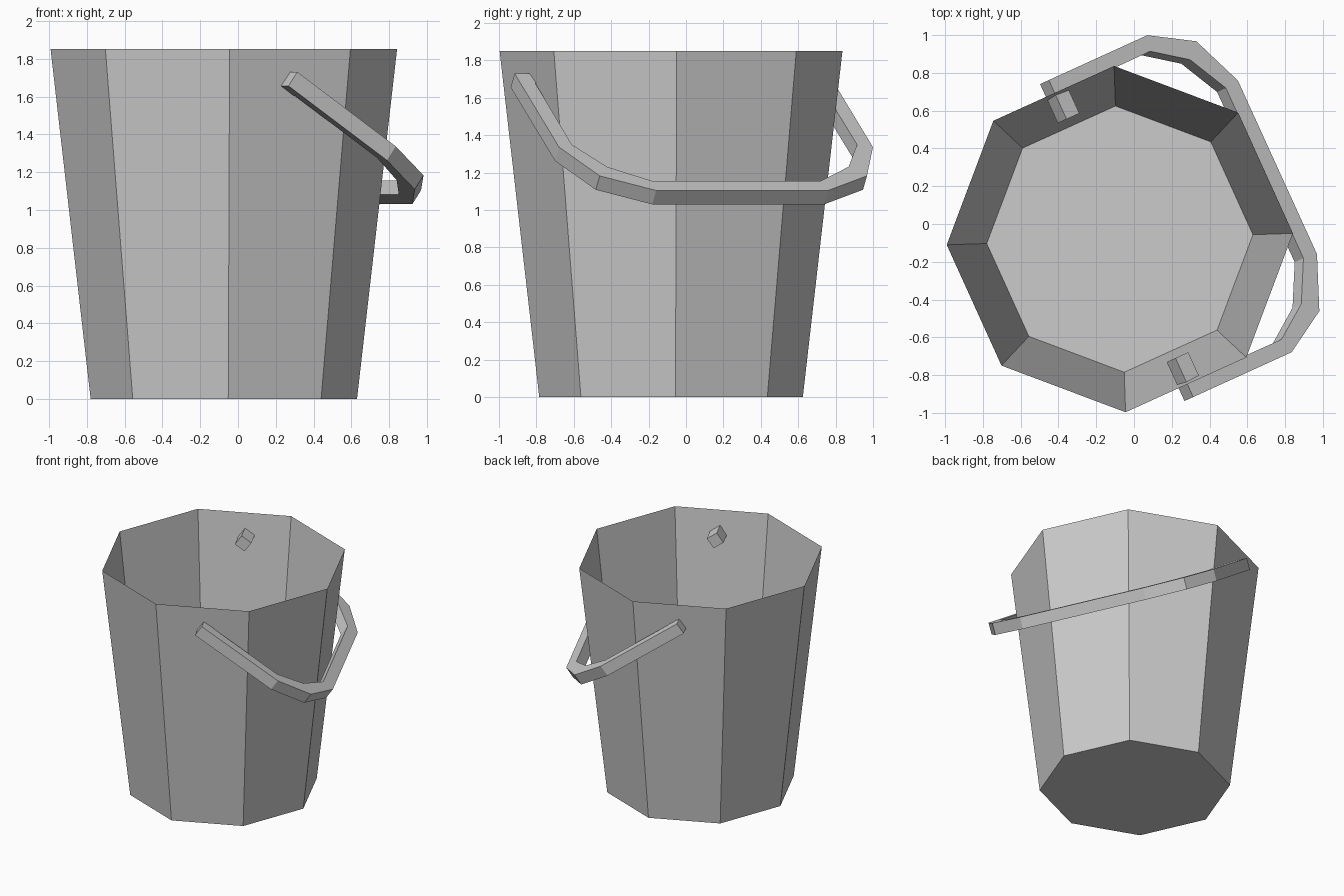
import bpy
import bmesh
from math import radians, cos, sin
from mathutils import Vector

if "Cube" in bpy.data.objects:
    bpy.data.objects.remove(bpy.data.objects["Cube"], do_unlink=True)

# Single plain grey for the whole model
grey = bpy.data.materials.new("plain_grey")
grey.use_nodes = True
colour = (0.6, 0.6, 0.6, 1)
grey.diffuse_color = colour
grey.node_tree.nodes["Principled BSDF"].inputs["Base Color"].default_value = colour

CENTRE = Vector((-0.075, -0.08, 0))
SIDES = 8
HEIGHT = 1.85


def finish(bm, name):
    bmesh.ops.recalc_face_normals(bm, faces=bm.faces)
    mesh = bpy.data.meshes.new(name)
    bm.to_mesh(mesh)
    bm.free()
    mesh.materials.append(grey)
    obj = bpy.data.objects.new(name, mesh)
    bpy.context.collection.objects.link(obj)
    return obj


def ring(bm, radius, z):
    angles = [radians(1.9 + 360 * i / SIDES) for i in range(SIDES)]
    return [bm.verts.new(CENTRE + Vector((radius * cos(a), radius * sin(a), z)))
            for a in angles]


# Bucket: open tapered eight-sided shell with a floor
bm = bmesh.new()
bottom = ring(bm, 0.705, 0)
top = ring(bm, 0.917, HEIGHT)
bm.faces.new(bottom[::-1])
for i in range(SIDES):
    j = (i + 1) % SIDES
    bm.faces.new((bottom[i], bottom[j], top[j], top[i]))
finish(bm, "bucket")

# Handle frame: hinge axis, direction down the tilted plane, and its normal
turn, tilt = radians(-65.5), radians(34.5)
axis = Vector((cos(turn), sin(turn), 0))
out = Vector((-sin(turn), cos(turn), 0))
down = out * cos(tilt) - Vector((0, 0, sin(tilt)))
normal = out * sin(tilt) + Vector((0, 0, cos(tilt)))
origin = CENTRE + out * 0.007 + Vector((0, 0, 1.73))
THICK = 0.09

# Half outline as (outer, inner) pairs, from the pin tip to the grip
half = [((0.695, 0), (0.695, 0.09)),
        ((0.922, 0), (0.835, 0.09)),
        ((0.922, 0.695), (0.838, 0.67)),
        ((0.785, 0.966), (0.71, 0.88)),
        ((0.505, 1.104), (0.495, 1.014))]
mirrored = [tuple((-a, d) for a, d in pair) for pair in reversed(half)]

# Handle: square bar swept along the mirrored outline, pins passing inside
bm = bmesh.new()
sections = []
for outer, inner in half + mirrored:
    o, i = [origin + axis * a + down * d for a, d in (outer, inner)]
    corners = (o, i, i - normal * THICK, o - normal * THICK)
    sections.append([bm.verts.new(c) for c in corners])
for s, t in zip(sections, sections[1:]):
    for k in range(4):
        m = (k + 1) % 4
        bm.faces.new((s[k], s[m], t[m], t[k]))
bm.faces.new(sections[0])
bm.faces.new(sections[-1][::-1])
finish(bm, "handle")
